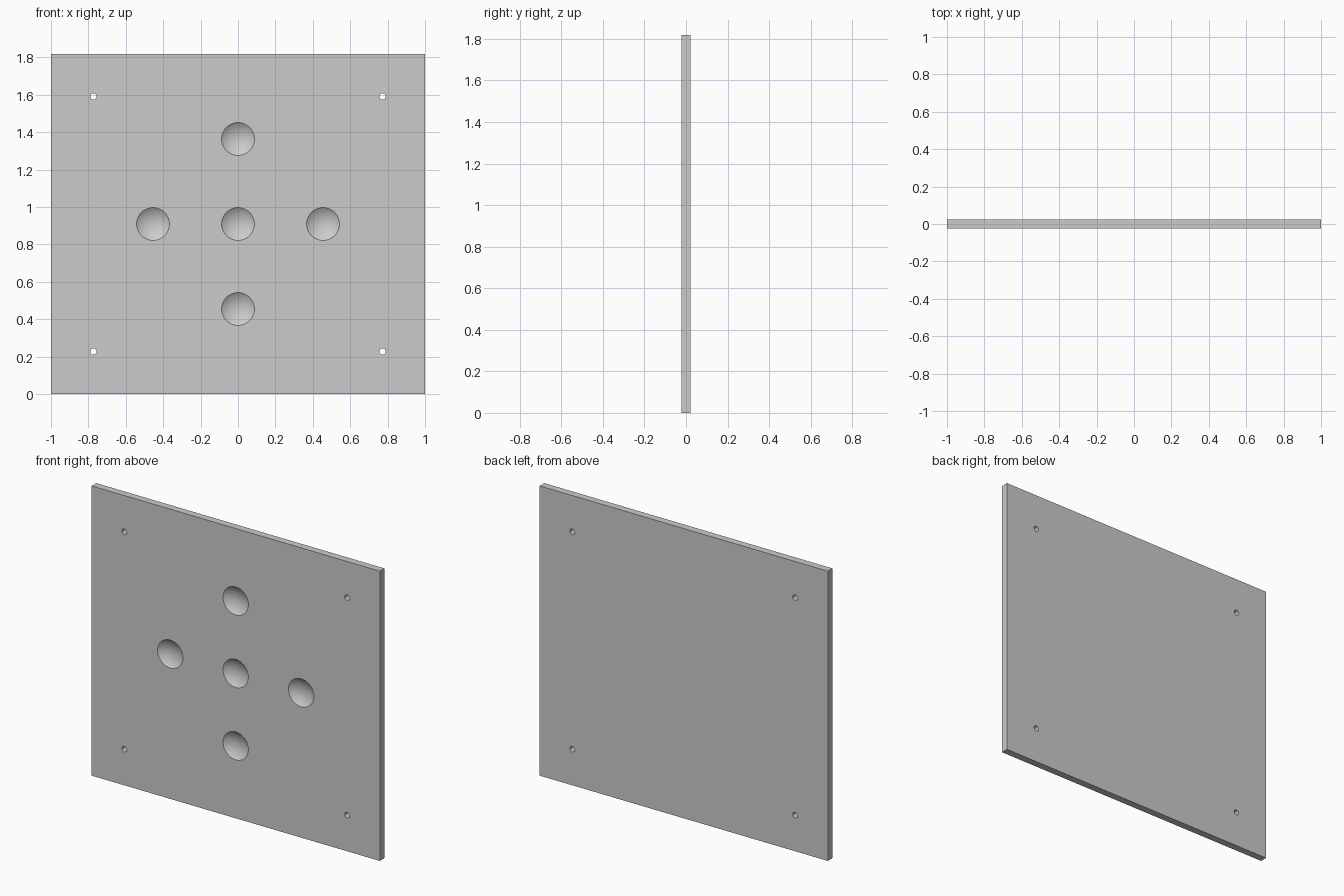
import bpy
import math

if "Cube" in bpy.data.objects:
    bpy.data.objects.remove(bpy.data.objects["Cube"])

W, H, T = 2.0, 1.818, 0.0455      # plate width, height, thickness
MID = H / 2
DIMPLE_R, DIMPLE_D = 0.088, 0.03  # rim radius and depth of each dimple
HOLE_R = 0.017


def cut(target, cutter):
    """Subtract the cutter from the target and remove it."""
    mod = target.modifiers.new("cut", 'BOOLEAN')
    mod.operation, mod.solver, mod.object = 'DIFFERENCE', 'EXACT', cutter
    cutter.hide_render = True
    bpy.context.view_layer.objects.active = target
    bpy.ops.object.modifier_apply(modifier=mod.name)
    bpy.data.objects.remove(cutter)


# flat plate standing upright
bpy.ops.mesh.primitive_cube_add(size=1, location=(0, 0, MID))
plate = bpy.context.object
plate.name = "dimpled_plate"
plate.scale = (W, T, H)
bpy.ops.object.transform_apply(location=True, rotation=False, scale=True)

# four mounting holes near the corners
for sx in (-1, 1):
    for sz in (-1, 1):
        bpy.ops.mesh.primitive_cylinder_add(
            vertices=32, radius=HOLE_R, depth=T * 4,
            location=(sx * 0.773, 0, MID + sz * 0.682),
            rotation=(math.pi / 2, 0, 0))
        cut(plate, bpy.context.object)

# cross of five shallow spherical dimples in the front face
R = (DIMPLE_R ** 2 + DIMPLE_D ** 2) / (2 * DIMPLE_D)
for dx, dz in ((0, 0), (-1, 0), (1, 0), (0, -1), (0, 1)):
    bpy.ops.mesh.primitive_uv_sphere_add(
        segments=48, ring_count=48, radius=R,
        location=(dx * 0.4545, -T / 2 + DIMPLE_D - R, MID + dz * 0.4545),
        rotation=(math.pi / 2, 0, 0))
    bpy.ops.object.shade_smooth()
    cut(plate, bpy.context.object)

# smooth dimples and hole walls, crisp rims
bpy.ops.object.select_all(action='DESELECT')
plate.select_set(True)
bpy.context.view_layer.objects.active = plate
bpy.ops.object.shade_smooth_by_angle(angle=math.radians(25))
